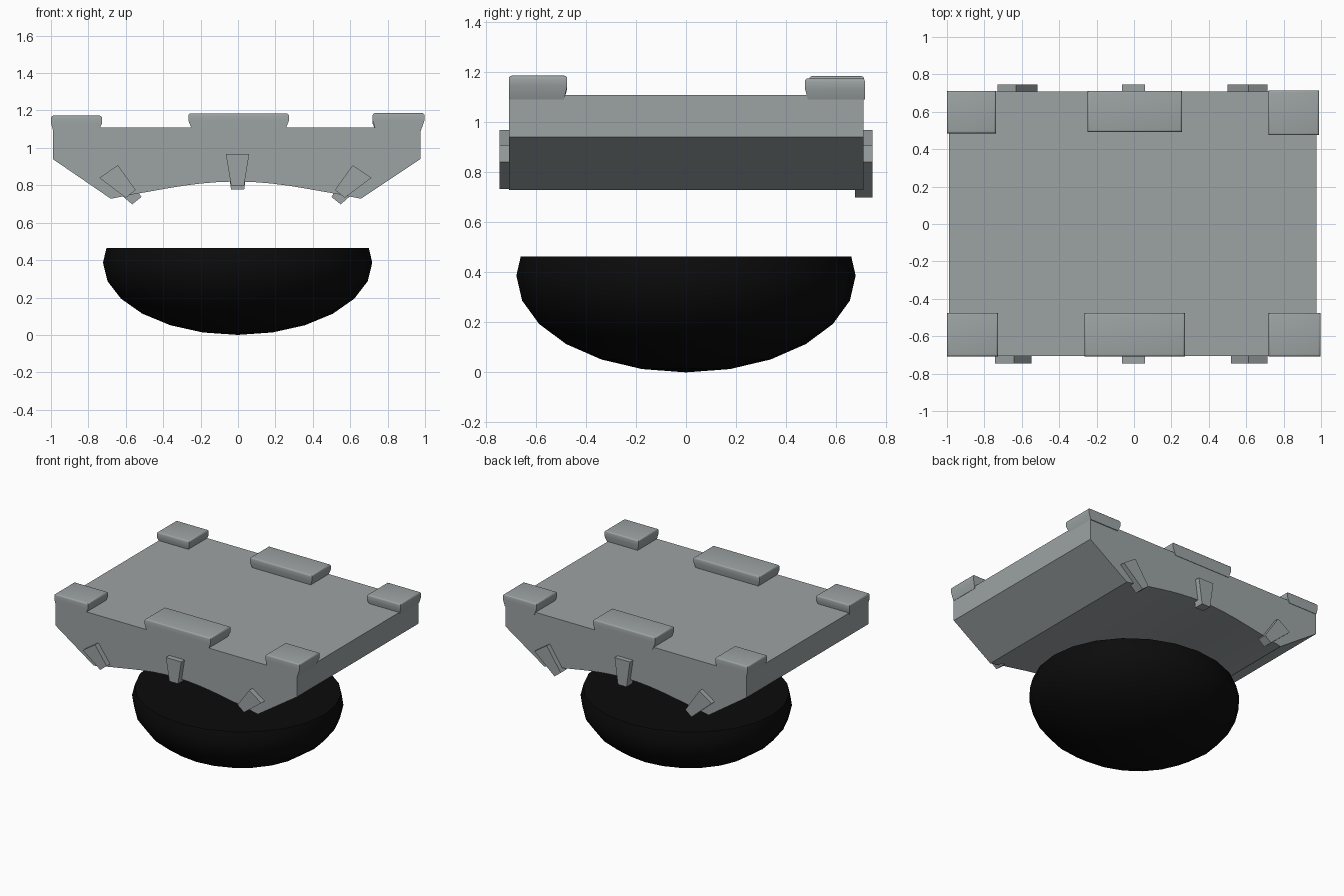
import bpy, bmesh, math

if "Cube" in bpy.data.objects:
    bpy.data.objects.remove(bpy.data.objects["Cube"])


def material(name, rgb):
    m = bpy.data.materials.new(name)
    m.diffuse_color = (*rgb, 1)
    m.use_nodes = True
    m.node_tree.nodes["Principled BSDF"].inputs["Base Color"].default_value = m.diffuse_color
    return m


grey = material("steel_grey", (0.335, 0.365, 0.37))
black = material("near_black", (0.0035, 0.0035, 0.0035))


def finish(bm, name, mat, smooth=None):
    bmesh.ops.recalc_face_normals(bm, faces=bm.faces)
    me = bpy.data.meshes.new(name)
    bm.to_mesh(me)
    bm.free()
    me.materials.append(mat)
    ob = bpy.data.objects.new(name, me)
    bpy.context.collection.objects.link(ob)
    if smooth:
        bpy.ops.object.select_all(action='DESELECT')
        ob.select_set(True)
        bpy.context.view_layer.objects.active = ob
        bpy.ops.object.shade_smooth_by_angle(angle=math.radians(smooth))
    return ob


def loft(bm, a, b):
    """Closed solid between two matching rings of points."""
    a = [bm.verts.new(p) for p in a]
    b = [bm.verts.new(p) for p in b]
    n = len(a)
    bm.faces.new(a)
    top = bm.faces.new(b)
    for i in range(n):
        bm.faces.new((a[i], a[(i + 1) % n], b[(i + 1) % n], b[i]))
    return top


def prism(name, profile, y0, y1, smooth=None):
    bm = bmesh.new()
    loft(bm, [(x, y0, z) for x, z in profile], [(x, y1, z) for x, z in profile])
    return finish(bm, name, grey, smooth)


# Main slab: chamfered sides and an arched underside
arch = []
for i in range(13):
    t = i / 6 - 1
    arch.append((-0.01 + 0.56 * t, 0.75 + 0.07 * math.cos(t * math.pi / 2) ** 1.1 if abs(t) < 1 else 0.75))
profile = [(-0.99, 1.108), (-0.99, 0.94), (-0.68, 0.728)] + arch + \
          [(0.657, 0.728), (0.975, 0.94), (0.975, 1.108)]
prism("body_slab", profile, -0.707, 0.709, 20)


def pad(name, x0, x1, y0, y1, z, ins):
    """Raised pad flaring outward to a rounded top; ins = foot insets."""
    l, r, f, b = ins
    bm = bmesh.new()
    zl = z - 0.04
    top = loft(bm,
               [(x0 + l, y0 + f, 1.09), (x1 - r, y0 + f, 1.09), (x1 - r, y1 - b, 1.09), (x0 + l, y1 - b, 1.09)],
               [(x0, y0, zl), (x1, y0, zl), (x1, y1, zl), (x0, y1, zl)])
    res = bmesh.ops.extrude_face_region(bm, geom=[top])
    verts = [v for v in res["geom"] if isinstance(v, bmesh.types.BMVert)]
    bmesh.ops.translate(bm, verts=verts, vec=(0, 0, 0.04))
    bm.faces.remove(top)
    edges = [e for e in bm.edges if all(v in verts for v in e.verts)]
    bmesh.ops.bevel(bm, geom=edges, offset=0.012, segments=3, profile=0.5, affect='EDGES')
    finish(bm, name, grey, 40)


# Six top pads: four corners and one in the middle of each long edge
pad("pad_front_left", -1.0, -0.727, -0.708, -0.475, 1.172, (0.012, 0.018, 0, 0.012))
pad("pad_front_middle", -0.265, 0.272, -0.708, -0.475, 1.184, (0.022, 0.022, 0, 0.012))
pad("pad_front_right", 0.72, 0.997, -0.708, -0.475, 1.186, (0.018, 0.02, 0, 0.012))
pad("pad_back_left", -1.0, -0.738, 0.485, 0.712, 1.172, (0.012, 0.018, 0.012, 0))
pad("pad_back_middle", -0.248, 0.257, 0.492, 0.712, 1.184, (0.022, 0.022, 0.012, 0))
pad("pad_back_right", 0.718, 0.99, 0.475, 0.715, 1.175, (0.018, 0.015, 0.012, 0))

# Tapered clamps on both long sides; the back ones hook further underneath
centre = [(-0.065, 0.968), (0.06, 0.968), (0.033, 0.80), (-0.037, 0.80)]
slanted = [(-0.63, 0.907), (-0.73, 0.84), (-0.588, 0.733), (-0.535, 0.775)]
slanted_long = [(-0.63, 0.907), (-0.73, 0.84), (-0.566, 0.698), (-0.516, 0.738)]
centre_long = [(-0.065, 0.968), (0.06, 0.968), (0.033, 0.777), (-0.037, 0.777)]
for side, y0, y1, mid, tilt in (("front", -0.746, -0.68, centre, slanted),
                                ("back", 0.675, 0.745, centre_long, slanted_long)):
    prism(side + "_clamp_middle", mid, y0, y1)
    off = -0.012 if side == "front" else 0
    prism(side + "_clamp_left", [(x + off, z) for x, z in tilt], y0, y1)
    prism(side + "_clamp_right", [(-x - 0.017, z) for x, z in tilt], y0, y1)

# Flat-topped dark bowl below, floating clear of the slab
bm = bmesh.new()
bmesh.ops.create_uvsphere(bm, u_segments=24, v_segments=12, radius=1)
cut = math.sin(math.radians(15)) - 0.06
bmesh.ops.bisect_plane(bm, geom=bm.verts[:] + bm.edges[:] + bm.faces[:],
                       plane_co=(0, 0, cut), plane_no=(0, 0, 1), clear_outer=True)
bmesh.ops.holes_fill(bm, edges=[e for e in bm.edges if e.is_boundary])
for v in bm.verts:
    v.co = (v.co.x * 0.72 - 0.002, v.co.y * 0.678, 0.387 * (v.co.z + 1))
finish(bm, "lower_bowl", black, 35)
